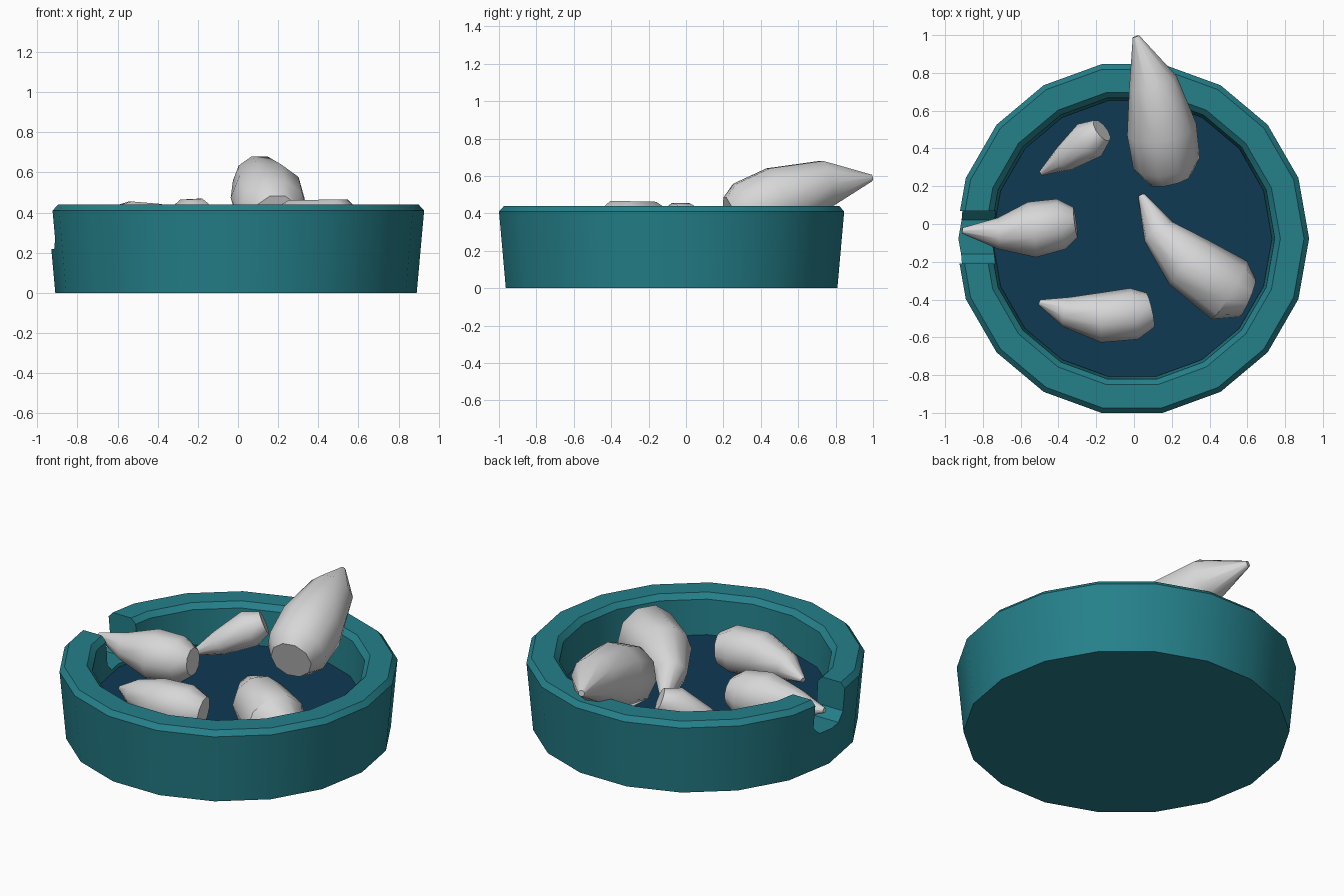
import bpy, bmesh, math
from mathutils import Vector

if "Cube" in bpy.data.objects:
    bpy.data.objects.remove(bpy.data.objects["Cube"])

CX, CY = -0.01, -0.077          # bowl axis


def material(name, rgb):
    m = bpy.data.materials.new(name)
    m.diffuse_color = (*rgb, 1)
    m.use_nodes = True
    m.node_tree.nodes["Principled BSDF"].inputs["Base Color"].default_value = m.diffuse_color
    return m


TEAL = material("teal glaze", (0.018, 0.215, 0.255))
NAVY = material("dark blue liquid", (0.0045, 0.042, 0.088))
WHITE = material("pale clove", (0.68, 0.68, 0.68))


def loft(name, rings, mat):
    """Skin a list of equal-length rings and cap both ends."""
    bm = bmesh.new()
    vs = [[bm.verts.new(p) for p in r] for r in rings]
    n = len(vs[0])
    for a, b in zip(vs, vs[1:]):
        for i in range(n):
            j = (i + 1) % n
            bm.faces.new((a[i], a[j], b[j], b[i]))
    bm.faces.new(vs[0][::-1])
    bm.faces.new(vs[-1])
    bmesh.ops.recalc_face_normals(bm, faces=bm.faces)
    me = bpy.data.meshes.new(name)
    bm.to_mesh(me)
    bm.free()
    me.materials.append(mat)
    ob = bpy.data.objects.new(name, me)
    bpy.context.collection.objects.link(ob)
    return ob


def activate(ob):
    bpy.ops.object.select_all(action='DESELECT')
    ob.select_set(True)
    bpy.context.view_layer.objects.active = ob


def smooth(ob, deg):
    activate(ob)
    bpy.ops.object.shade_smooth_by_angle(angle=math.radians(deg))


def round_part(name, profile, mat, n=18):
    rings = [[(CX + r * math.cos(2 * math.pi * i / n),
               CY + r * math.sin(2 * math.pi * i / n), z) for i in range(n)]
             for r, z in profile]
    return loft(name, rings, mat)


# Bowl with chamfered rim
bowl = round_part("bowl", [(0.90, 0), (0.937, 0.41), (0.91, 0.44), (0.785, 0.44),
                           (0.755, 0.41), (0.735, 0.06)], TEAL)

# Notch cut through the left side of the rim
section = [(0.07, 0.6), (0.07, 0.27), (0.02, 0.22), (-0.16, 0.22), (-0.21, 0.27), (-0.21, 0.6)]
cutter = loft("notch_cutter", [[(x, y, z) for y, z in section] for x in (-1.2, -0.6)], TEAL)
cutter.hide_render = True
mod = bowl.modifiers.new("notch", 'BOOLEAN')
mod.operation = 'DIFFERENCE'
mod.solver = 'EXACT'
mod.object = cutter
activate(bowl)
bpy.ops.object.modifier_apply(modifier="notch")
bpy.data.objects.remove(cutter)
smooth(bowl, 30)

# Liquid filling the lower part of the bowl
round_part("liquid", [(0.734, 0.07), (0.741, 0.2)], NAVY)


def clove(name, stations, n=10):
    """Tapered clove: stations of (x, y, z, radius) from tip to flat base."""
    pts = [Vector(s[:3]) for s in stations]
    rings = []
    for k, (p, s) in enumerate(zip(pts, stations)):
        t = (pts[min(k + 1, len(pts) - 1)] - pts[max(k - 1, 0)]).normalized()
        side = t.cross(Vector((0, 0, 1))).normalized()
        up = side.cross(t)
        rings.append([p + s[3] * (math.cos(a) * side + math.sin(a) * up)
                      for a in (2 * math.pi * i / n for i in range(n))])
    smooth(loft(name, rings, WHITE), 40)


# Cloves lying in the bowl
clove("back_clove", [(0.01, 0.993, 0.59, 0.018), (0.10, 0.75, 0.56, 0.13),
                     (0.147, 0.50, 0.475, 0.186), (0.172, 0.32, 0.40, 0.178),
                     (0.19, 0.24, 0.375, 0.12)])
clove("right_clove", [(0.04, 0.15, 0.21, 0.02), (0.13, -0.04, 0.28, 0.09),
                      (0.285, -0.20, 0.315, 0.155), (0.505, -0.35, 0.295, 0.18),
                      (0.60, -0.39, 0.28, 0.11)])
clove("front_clove", [(-0.50, -0.415, 0.27, 0.015), (-0.36, -0.465, 0.295, 0.08),
                      (-0.17, -0.495, 0.305, 0.133), (0.0, -0.475, 0.30, 0.137),
                      (0.085, -0.455, 0.29, 0.095)])
clove("left_clove", [(-0.91, -0.035, 0.34, 0.015), (-0.72, -0.05, 0.325, 0.083),
                     (-0.54, -0.03, 0.315, 0.148), (-0.385, 0.0, 0.315, 0.135),
                     (-0.31, 0.01, 0.32, 0.08)])
clove("small_clove", [(-0.49, 0.27, 0.225, 0.015), (-0.37, 0.345, 0.29, 0.07),
                      (-0.235, 0.445, 0.375, 0.105), (-0.17, 0.495, 0.41, 0.068)])
